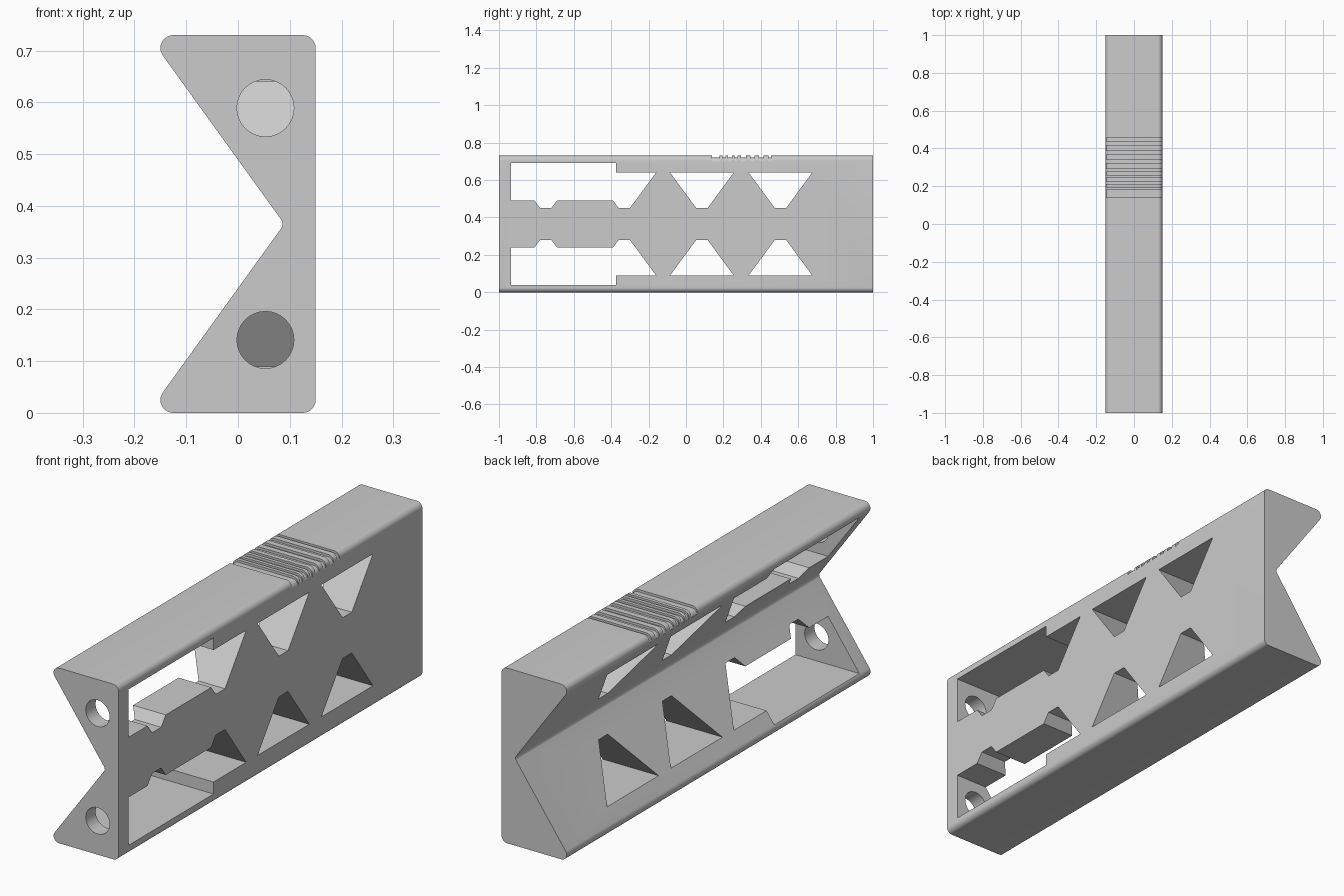
import bpy, bmesh
from math import cos, sin, radians

if "Cube" in bpy.data.objects:
    bpy.data.objects.remove(bpy.data.objects["Cube"])

HEIGHT, HALF_W, R = 0.73, 0.15, 0.025

grey = bpy.data.materials.new("plain grey")
grey.use_nodes = True
grey.diffuse_color = (0.6, 0.6, 0.6, 1)
grey.node_tree.nodes["Principled BSDF"].inputs["Base Color"].default_value = grey.diffuse_color


def arc(cx, cz, r, start, end, n=8):
    angles = [radians(start + (end - start) * i / n) for i in range(n + 1)]
    return [(cx + r * cos(a), cz + r * sin(a)) for a in angles]


def flip(points):
    """Mirror a profile about mid height."""
    return [(u, HEIGHT - z) for u, z in reversed(points)]


def prism(name, points, axis, start, end):
    """Extrude a profile (u, z) along x or y."""
    bm = bmesh.new()
    place = (lambda u, z: (start, u, z)) if axis == "x" else (lambda u, z: (u, start, z))
    face = bm.faces.new([bm.verts.new(place(u, z)) for u, z in points])
    grown = bmesh.ops.extrude_face_region(bm, geom=[face])["geom"]
    step = (end - start, 0, 0) if axis == "x" else (0, end - start, 0)
    bmesh.ops.translate(bm, vec=step, verts=[v for v in grown if isinstance(v, bmesh.types.BMVert)])
    bmesh.ops.recalc_face_normals(bm, faces=bm.faces)
    mesh = bpy.data.meshes.new(name)
    bm.to_mesh(mesh)
    bm.free()
    mesh.materials.append(grey)
    obj = bpy.data.objects.new(name, mesh)
    bpy.context.collection.objects.link(obj)
    return obj


# Body: rounded block with a V notch along one side
mid = HEIGHT / 2
upper = arc(HALF_W - R, HEIGHT - R, R, 0, 90) + arc(R - HALF_W, HEIGHT - R, R, 90, 216, 10)
notch = arc(0.071, mid, 0.015, 36, -36, 6)
body = prism("notched_body", upper + notch + flip(upper), "y", -1, 1)

cutters = []

# Windows through the side: a long stepped one and two tapered ones, mirrored
long_window = [(-0.935, 0.69), (-0.375, 0.69), (-0.375, 0.64), (-0.16, 0.64),
               (-0.30, 0.45), (-0.36, 0.45), (-0.39, 0.49), (-0.69, 0.49),
               (-0.72, 0.45), (-0.78, 0.45), (-0.81, 0.49), (-0.935, 0.49)]
windows = [long_window]
for c in (0.085, 0.505):
    windows.append([(c - 0.17, 0.64), (c + 0.17, 0.64), (c + 0.03, 0.45), (c - 0.03, 0.45)])
for w in windows:
    for shape in (w, flip(w)):
        cutters.append(prism("window_cutter", shape, "x", -0.3, 0.3))

# Round holes through the front wall
hole = arc(0.053, 0.589, 0.055, 0, 348.75, 31)
for shape in (hole, flip(hole)):
    cutters.append(prism("hole_cutter", shape, "y", -1.1, -0.88))

# Fine grip grooves across the top, following its rounded edges
drop = HEIGHT - R - 0.01
groove = arc(HALF_W - R, drop, R, 0, 90) + arc(R - HALF_W, drop, R, 90, 180)
groove += [(-0.2, drop), (-0.2, 0.8), (0.2, 0.8), (0.2, drop)]
for y, width in ((0.14, 0.04), (0.195, 0.015), (0.225, 0.02), (0.26, 0.015),
                 (0.295, 0.025), (0.345, 0.02), (0.39, 0.025), (0.44, 0.015)):
    cutters.append(prism("groove_cutter", groove, "y", y, y + width))

# Apply the cuts
bpy.ops.object.select_all(action="DESELECT")
body.select_set(True)
bpy.context.view_layer.objects.active = body
for cutter in cutters:
    mod = body.modifiers.new("cut", "BOOLEAN")
    mod.operation, mod.solver, mod.object = "DIFFERENCE", "EXACT", cutter
    bpy.ops.object.modifier_apply(modifier=mod.name)
    bpy.data.objects.remove(cutter)
bpy.ops.object.shade_smooth_by_angle(angle=radians(25))
